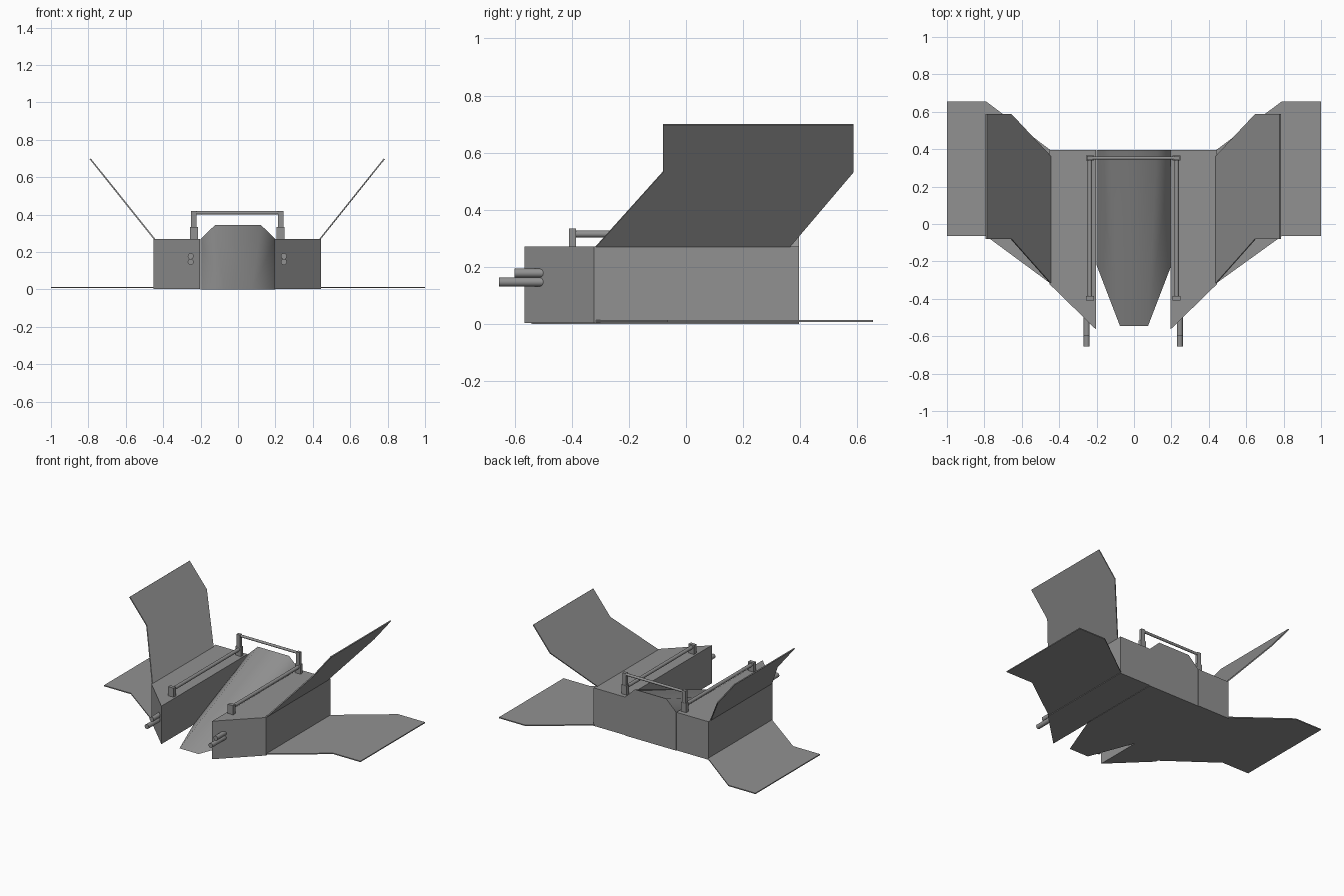
import bpy, bmesh
from math import radians
from mathutils import Vector

if "Cube" in bpy.data.objects:
    bpy.data.objects.remove(bpy.data.objects["Cube"])

CX = -0.004  # the hull parts sit very slightly off centre

grey = bpy.data.materials.new("dark_grey")
grey.diffuse_color = (0.285, 0.285, 0.285, 1)
grey.use_nodes = True
grey.node_tree.nodes["Principled BSDF"].inputs["Base Color"].default_value = grey.diffuse_color


def mesh_object(name, verts, faces):
    mesh = bpy.data.meshes.new(name)
    mesh.from_pydata(verts, [], faces)
    bm = bmesh.new()
    bm.from_mesh(mesh)
    bmesh.ops.recalc_face_normals(bm, faces=bm.faces)
    bm.to_mesh(mesh)
    bm.free()
    mesh.materials.append(grey)
    ob = bpy.data.objects.new(name, mesh)
    bpy.context.collection.objects.link(ob)
    return ob


def prism(name, outline, offset):
    """Solid made by sweeping a flat 3D outline along an offset."""
    n = len(outline)
    base = [Vector(p) for p in outline]
    verts = base + [p + Vector(offset) for p in base]
    faces = [tuple(range(n)), tuple(range(n, 2 * n))]
    faces += [(i, (i + 1) % n, (i + 1) % n + n, i + n) for i in range(n)]
    return mesh_object(name, verts, faces)


def box(name, x, y, z):
    return prism(name, [(x[0], y[0], z[0]), (x[1], y[0], z[0]),
                        (x[1], y[1], z[0]), (x[0], y[1], z[0])], (0, 0, z[1] - z[0]))


def rod(name, a, b, radius):
    a, b = Vector(a), Vector(b)
    bpy.ops.mesh.primitive_cylinder_add(vertices=20, radius=radius,
                                        depth=(b - a).length, location=(a + b) / 2)
    ob = bpy.context.object
    ob.name = name
    ob.rotation_euler = (b - a).to_track_quat('Z', 'Y').to_euler()
    ob.data.materials.append(grey)
    bpy.ops.object.shade_smooth_by_angle()
    return ob


# Central wedge hull: six-sided stern tapering to a flat nose edge, soft ridges
hull = mesh_object("central_hull", [
    (-0.2, 0.395, 0), (-0.2, 0.395, 0.27), (-0.122, 0.395, 0.345),
    (0.122, 0.395, 0.345), (0.2, 0.395, 0.27), (0.2, 0.395, 0),
    (-0.2, -0.22, 0), (0.2, -0.22, 0), (-0.075, -0.545, 0), (0.075, -0.545, 0)],
    [(0, 1, 2, 3, 4, 5), (0, 5, 7, 9, 8, 6), (0, 6, 1), (5, 4, 7),
     (1, 6, 8, 2), (4, 3, 9, 7), (2, 8, 9, 3)])
bpy.context.view_layer.objects.active = hull
hull.select_set(True)
bpy.ops.object.shade_smooth_by_angle(angle=radians(65))

for s, side in ((-1, "left"), (1, "right")):
    def X(x):
        return CX + s * x

    # Side pod with slanted front
    prism(side + "_pod", [(X(0.198), -0.565, 0.003), (X(0.447), -0.322, 0.003),
                          (X(0.447), 0.395, 0.003), (X(0.198), 0.395, 0.003)],
          (0, 0, 0.268))

    # Flat lower wing
    prism(side + "_lower_wing", [
        (X(0.4), -0.32, 0.007), (X(0.44), -0.32, 0.007), (s * 0.79, -0.065, 0.007),
        (s, -0.065, 0.007), (s, 0.655, 0.007), (s * 0.79, 0.655, 0.007),
        (X(0.44), 0.393, 0.007), (X(0.4), 0.393, 0.007)], (0, 0, 0.007))

    # Raised upper wing
    prism(side + "_upper_wing", [
        (X(0.437), -0.32, 0.268), (X(0.65), -0.08, 0.535), (X(0.783), -0.08, 0.70),
        (X(0.783), 0.587, 0.70), (X(0.65), 0.587, 0.535), (X(0.437), 0.36, 0.268)],
        (s * 0.006, 0, -0.004))

    # Twin guns
    rod(side + "_lower_gun", (X(0.249), -0.655, 0.147), (X(0.249), -0.46, 0.147), 0.016)
    rod(side + "_upper_gun", (X(0.249), -0.60, 0.178), (X(0.249), -0.46, 0.178), 0.016)

    # Rail on its two posts
    px = sorted((X(0.211), X(0.253)))
    box(side + "_front_post", px, (-0.41, -0.385), (0.268, 0.335))
    box(side + "_rear_post", px, (0.340, 0.365), (0.268, 0.335))
    qx = sorted((X(0.219), X(0.246)))
    box(side + "_rear_upright", qx, (0.341, 0.363), (0.33, 0.42))
    rod(side + "_rail", (X(0.232), -0.395, 0.315), (X(0.232), 0.355, 0.315), 0.012)

# Crossbar joining the rear uprights
rod("crossbar", (CX - 0.232, 0.353, 0.41), (CX + 0.232, 0.353, 0.41), 0.009)
